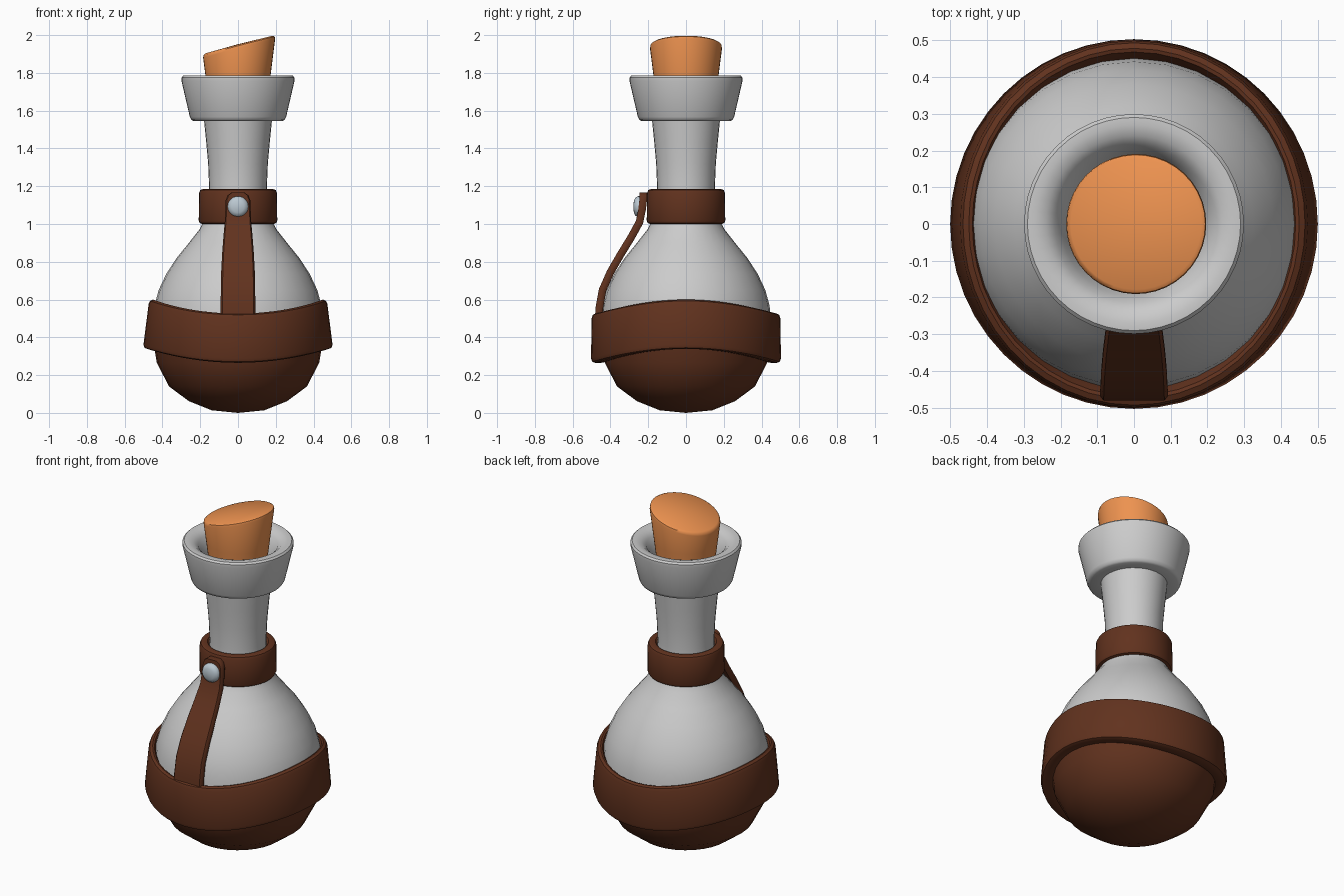
import bpy, bmesh, math
from mathutils import Vector

if "Cube" in bpy.data.objects:
    bpy.data.objects.remove(bpy.data.objects["Cube"])


def material(name, rgb):
    m = bpy.data.materials.new(name)
    m.diffuse_color = (*rgb, 1)
    m.use_nodes = True
    m.node_tree.nodes["Principled BSDF"].inputs["Base Color"].default_value = m.diffuse_color
    return m


LEATHER = material("leather", (0.12, 0.032, 0.013))
CORK = material("cork", (0.85, 0.29, 0.08))
METAL = material("metal", (0.5, 0.58, 0.64))


def finish(name, bm, mat=None, angle=40):
    bmesh.ops.remove_doubles(bm, verts=bm.verts, dist=1e-5)
    bmesh.ops.recalc_face_normals(bm, faces=bm.faces)
    me = bpy.data.meshes.new(name)
    bm.to_mesh(me)
    bm.free()
    ob = bpy.data.objects.new(name, me)
    bpy.context.collection.objects.link(ob)
    if mat:
        me.materials.append(mat)
    bpy.ops.object.select_all(action='DESELECT')
    ob.select_set(True)
    bpy.context.view_layer.objects.active = ob
    bpy.ops.object.shade_smooth_by_angle(angle=math.radians(angle))
    return ob


def bridge(bm, a, b):
    n = len(a)
    for i in range(n):
        j = (i + 1) % n
        bm.faces.new((a[i], a[j], b[j], b[i]))


def lathe(name, profile, mat=None, n=32, closed=False, warp=None):
    """Revolve (radius, z) points; warp(r, z, angle) may bend each point."""
    bm = bmesh.new()
    rings = []
    for r, z in profile:
        ring = []
        for i in range(n):
            t = 2 * math.pi * i / n
            rr, zz = warp(r, z, t) if warp else (r, z)
            ring.append(bm.verts.new((rr * math.cos(t), rr * math.sin(t), zz)))
        rings.append(ring)
    for a, b in zip(rings, rings[1:]):
        bridge(bm, a, b)
    if closed:
        bridge(bm, rings[-1], rings[0])
    bmesh.ops.dissolve_degenerate(bm, dist=1e-5, edges=bm.edges)
    return finish(name, bm, mat)


# Glass flask: belly and neck
lathe("glass_body", [(0.452, 0.40), (0.452, 0.48), (0.442, 0.57), (0.42, 0.65),
                     (0.38, 0.735), (0.325, 0.82), (0.26, 0.90), (0.205, 0.97),
                     (0.172, 1.03), (0.156, 1.10), (0.153, 1.20), (0.158, 1.32),
                     (0.168, 1.43), (0.181, 1.56)])

# Leather cup under the belly
lathe("leather_base", [(0, 0), (0.14, 0.014), (0.26, 0.062), (0.365, 0.14),
                       (0.43, 0.265), (0.452, 0.40)], LEATHER)

# Flared glass lip with funnel inside
lathe("glass_lip", [(0.17, 1.545), (0.235, 1.545), (0.247, 1.551), (0.255, 1.567),
                    (0.299, 1.757), (0.299, 1.775), (0.29, 1.785), (0.27, 1.786),
                    (0.24, 1.778), (0.215, 1.757), (0.198, 1.72), (0.16, 1.64)],
      n=48, closed=True)

# Cork with a slanted top
def slant(r, z, t):
    if z > 1.8:
        z += 0.262 * r * math.cos(t)
    return r + (0.12 * (z - 1.95) if r > 0.1 else 0), z


lathe("cork_stopper", [(0, 1.62), (0.192, 1.62), (0.192, 1.78), (0.193, 1.93),
                       (0.189, 1.943), (0.178, 1.95), (0, 1.952)],
      CORK, n=40, warp=slant)


# Wide leather band, dipping at the front and back
def saddle(r, z, t):
    c = math.cos(2 * t)
    up = (z - 0.30) / 0.26
    return r - 0.014 * up * (1 + c), z + 0.037 * c


lathe("belly_band", [(0.435, 0.305), (0.45, 0.302), (0.482, 0.302), (0.496, 0.308),
                     (0.503, 0.325), (0.499, 0.54), (0.493, 0.556), (0.478, 0.563),
                     (0.468, 0.56), (0.46, 0.545), (0.435, 0.50)],
      LEATHER, n=48, closed=True, warp=saddle)

# Neck collar
lathe("neck_collar", [(0.145, 1.0), (0.19, 1.0), (0.202, 1.005), (0.208, 1.018),
                      (0.206, 1.165), (0.2, 1.179), (0.187, 1.185), (0.165, 1.183),
                      (0.155, 1.172), (0.148, 1.15)], LEATHER, n=40, closed=True)

# Front strap: rounded section swept along (y, z, half width)
path = [(-0.462, 0.46, 0.092), (-0.46, 0.55, 0.092), (-0.442, 0.65, 0.091),
        (-0.40, 0.745, 0.089), (-0.345, 0.84, 0.084), (-0.29, 0.93, 0.077),
        (-0.246, 1.01, 0.070), (-0.232, 1.08, 0.067), (-0.227, 1.125, 0.065),
        (-0.226, 1.152, 0.055), (-0.226, 1.166, 0.035)]
section = [(-1, -0.4), (-0.9, -1), (0.9, -1), (1, -0.4), (1, 0.4), (0.9, 1), (-0.9, 1), (-1, 0.4)]
bm = bmesh.new()
rings = []
for k, (y, z, w) in enumerate(path):
    p, q = path[max(k - 1, 0)], path[min(k + 1, len(path) - 1)]
    d = Vector((0, q[0] - p[0], q[1] - p[1])).normalized()
    out = Vector((0, -d.z, d.y))
    rings.append([bm.verts.new(Vector((w * u, y, z)) + out * 0.02 * v) for u, v in section])
for a, b in zip(rings, rings[1:]):
    bridge(bm, a, b)
bm.faces.new(rings[0])
bm.faces.new(rings[-1])
finish("front_strap", bm, LEATHER, 50)

# Domed rivet on the strap
rivet = lathe("rivet", [(0, -0.01), (0.055, -0.01), (0.055, 0.01), (0.049, 0.022),
                        (0.032, 0.031), (0, 0.034)], METAL, n=24)
rivet.rotation_euler = (math.pi / 2, 0, 0)
rivet.location = (0, -0.245, 1.092)
